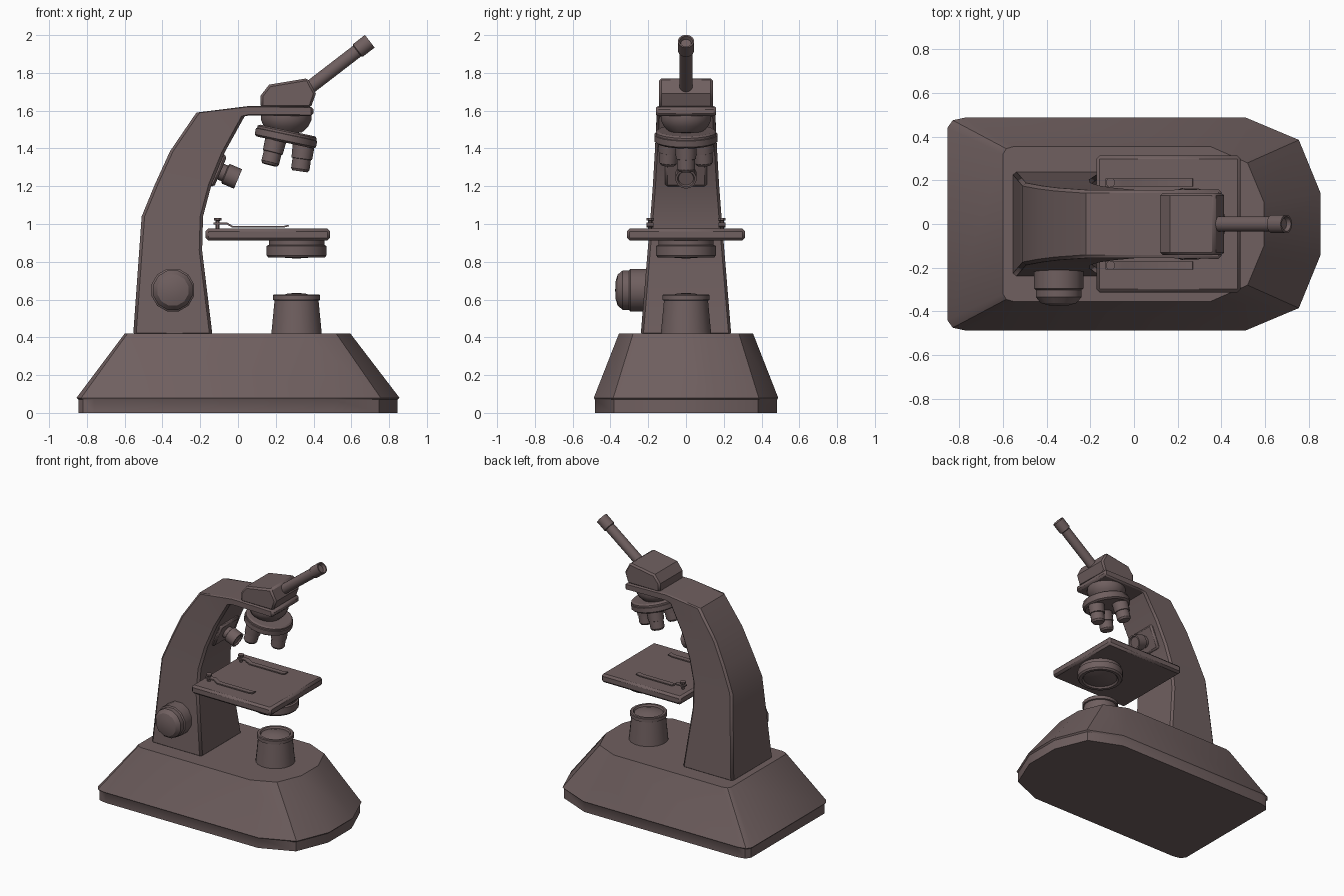
import bpy, bmesh, math
from mathutils import Vector, Matrix

if "Cube" in bpy.data.objects:
    bpy.data.objects.remove(bpy.data.objects["Cube"])

mat = bpy.data.materials.new("dark_enamel")
mat.diffuse_color = (0.16, 0.115, 0.115, 1)
mat.use_nodes = True
mat.node_tree.nodes["Principled BSDF"].inputs["Base Color"].default_value = mat.diffuse_color


def loft(name, rings, smooth=True, bevel=0, matrix=None):
    """Skin a list of equal-length point rings and cap both ends."""
    bm = bmesh.new()
    vs = [[bm.verts.new(p) for p in ring] for ring in rings]
    n = len(vs[0])
    for a, b in zip(vs, vs[1:]):
        for i in range(n):
            j = (i + 1) % n
            bm.faces.new((a[i], a[j], b[j], b[i]))
    bm.faces.new(vs[0][::-1])
    bm.faces.new(vs[-1])
    bmesh.ops.remove_doubles(bm, verts=bm.verts, dist=1e-5)
    bmesh.ops.recalc_face_normals(bm, faces=bm.faces)
    for f in bm.faces:
        f.smooth = smooth
    me = bpy.data.meshes.new(name)
    bm.to_mesh(me)
    bm.free()
    me.set_sharp_from_angle(angle=math.radians(32))
    me.materials.append(mat)
    ob = bpy.data.objects.new(name, me)
    bpy.context.collection.objects.link(ob)
    if matrix:
        ob.matrix_world = matrix
    if bevel:
        m = ob.modifiers.new("edge", 'BEVEL')
        m.width, m.segments = bevel, 1
        m.limit_method, m.angle_limit = 'ANGLE', math.radians(50)
    return ob


def lathe(name, profile, at, axis=(0, 0, 1), n=20):
    """Spin (radius, height) pairs round an axis starting at a point."""
    rings = [[(r * math.cos(2 * math.pi * (i + .5) / n),
               r * math.sin(2 * math.pi * (i + .5) / n), h)
              for i in range(n)] for r, h in profile]
    rot = Vector(axis).to_track_quat('Z', 'Y').to_matrix().to_4x4()
    return loft(name, rings, matrix=Matrix.Translation(at) @ rot)


def prism(name, pts, y0, y1, bevel=0):
    """Extrude an x-z outline along y."""
    return loft(name, [[(x, y, z) for x, z in pts] for y in (y0, y1)], False, bevel)


# base: half outlines mirrored across y, lofted upward
low = [(-.855, .44), (-.83, .475), (-.77, .488), (.51, .488), (.755, .385), (.855, .14)]
top = [(-.60, .32), (-.585, .345), (-.55, .355), (.35, .355), (.52, .28), (.595, .10)]


def outline(half, z, s=1):
    pts = half + [(x, -y) for x, y in reversed(half)]
    return [(x * s, y * s, z) for x, y in pts]


loft("base", [outline(low, 0, .988), outline(low, .07, .988),
              outline(low, .08), outline(top, .42)])

# curved arm: outer x,z / inner x,z / half width
stations = [
    (-.555, .41, -.135, .41, .24), (-.523, .86, -.19, .86, .203),
    (-.51, 1.04, -.185, 1.04, .188), (-.44, 1.21, -.14, 1.21, .175),
    (-.36, 1.385, -.07, 1.38, .165), (-.22, 1.59, .035, 1.57, .155),
    (.06, 1.625, .06, 1.575, .155), (.40, 1.62, .40, 1.572, .16)]
loft("arm", [[(ox, -w, oz), (ox, w, oz), (ix, w, iz), (ix, -w, iz)]
             for ox, oz, ix, iz, w in stations], False, .014)

# viewing head and eyepiece
prism("head", [(.12, 1.615), (.12, 1.68), (.165, 1.738), (.37, 1.772),
               (.412, 1.69), (.385, 1.615)], -.143, .143, .012)
lathe("eyepiece", [(0, 0), (.036, 0), (.036, .36), (.043, .365), (.043, .445),
                   (.034, .445), (.028, .425), (0, .425)],
      (.345, 0, 1.696), (.308, 0, .237), 16)

# nosepiece dome, tilted turret and three objectives
lathe("nosepiece_dome", [(.135, 0), (.135, .025), (.118, .06), (.085, .09), (0, .10)],
      (.255, 0, 1.575), (0, 0, -1))
tilt = Vector((-math.sin(math.radians(12)), 0, -math.cos(math.radians(12))))
hub = Vector((.262, 0, 1.495))
lathe("turret", [(0, 0), (.15, 0), (.162, .008), (.162, .02), (.168, .022),
                 (.168, .055), (.155, .065), (0, .065)], hub, tilt)
side = Vector((-tilt.z, 0, tilt.x))
for k in range(3):
    a = 2 * math.pi * k / 3
    out = side * math.cos(a) + Vector((0, math.sin(a), 0))
    lathe(f"objective_{k + 1}", [(0, 0), (.058, 0), (.055, .07), (.049, .072),
                                 (.049, .125), (.040, .138), (0, .138)],
          hub + tilt * .06 + out * .1, tilt + out * .07, 14)

# lens mount on the inner face of the arm
d = Vector((1, 0, -.42)).normalized()
u = Vector((.42, 0, 1)).normalized()
c = Vector((-.115, 0, 1.287))
loft("arm_plate", [[c + d * h + u * s * .09 + Vector((0, t * .11, 0))
                    for s, t in ((-1, -1), (-1, 1), (1, 1), (1, -1))]
                   for h in (-.05, .025)], False, .012)
lathe("arm_lens", [(0, 0), (.045, 0), (.045, .05), (.056, .055), (.056, .125),
                   (.045, .125), (.04, .115), (0, .115)], c, d, 14)

# stage with condenser below
prism("stage", [(-.172, .912), (.488, .912), (.488, .976), (-.172, .976)],
      -.313, .313, .015)
lathe("condenser", [(0, 0), (.148, 0), (.148, .025), (.16, .03), (.16, .08),
                    (.15, .092), (.128, .092), (.118, .08), (.07, .092), (0, .097)],
      (.31, 0, .914), (0, 0, -1), 24)

# stage clips and their posts
for s, label in ((-1, "front"), (1, "back")):
    y = s * .19
    lathe(f"{label}_clip_post", [(0, 0), (.012, 0), (.012, .042), (.022, .044),
                                 (.022, .056), (0, .056)], (-.108, y, .975), n=8)
    prism(f"{label}_clip", [(-.13, .998), (-.06, .998), (-.03, .981), (.24, .981),
                            (.27, .988), (.268, .996), (.24, .989), (-.027, .989),
                            (-.056, 1.007), (-.13, 1.007)], y - .018, y + .018)

# illuminator on the base
lathe("illuminator", [(0, 0), (.136, 0), (.118, .185), (.127, .188), (.127, .212),
                      (.122, .217), (.105, .217), (.098, .205), (.05, .221), (0, .226)],
      (.31, 0, .41), n=20)

# focus knob
lathe("focus_knob", [(0, 0), (.108, 0), (.117, .01), (.117, .105), (.108, .112),
                     (.108, .145), (.085, .172), (.05, .182), (0, .185)],
      (-.345, -.19, .65), (0, -1, 0), 12)
